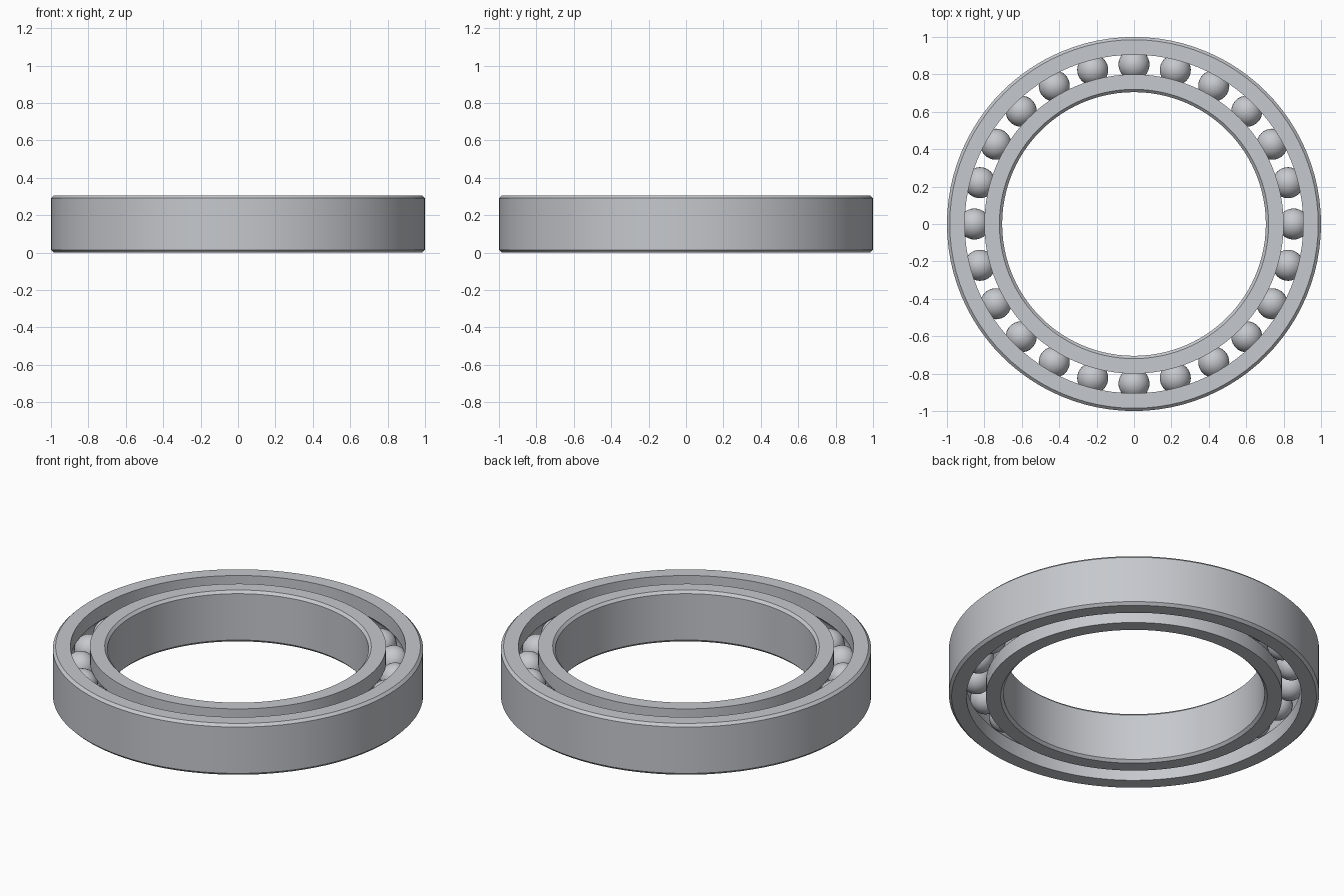
import bpy, bmesh, math
from mathutils import Matrix, Vector

if "Cube" in bpy.data.objects:
    bpy.data.objects.remove(bpy.data.objects["Cube"], do_unlink=True)

HEIGHT = 0.306
MID = HEIGHT / 2
PITCH = 0.853          # radius of the ball circle
BALL = 0.083
CHAMFER = 0.015
SEGMENTS = 96
BALL_COUNT = 24

steel = bpy.data.materials.new("brushed steel grey")
steel.use_nodes = True
colour = (0.56, 0.58, 0.61, 1)
steel.diffuse_color = colour
steel.node_tree.nodes["Principled BSDF"].inputs["Base Color"].default_value = colour


def finish(bm, name):
    bmesh.ops.recalc_face_normals(bm, faces=bm.faces)
    mesh = bpy.data.meshes.new(name)
    bm.to_mesh(mesh)
    bm.free()
    mesh.materials.append(steel)
    obj = bpy.data.objects.new(name, mesh)
    bpy.context.collection.objects.link(obj)
    bpy.ops.object.select_all(action="DESELECT")
    obj.select_set(True)
    bpy.context.view_layer.objects.active = obj
    bpy.ops.object.shade_smooth_by_angle(angle=math.radians(25))
    return obj


def race(name, plain_r, groove_r):
    """Ring chamfered on its plain wall, with a round ball groove in the other."""
    side = 1 if groove_r < plain_r else -1
    inset = plain_r - side * CHAMFER
    profile = [(groove_r, 0), (inset, 0), (plain_r, CHAMFER),
               (plain_r, HEIGHT - CHAMFER), (inset, HEIGHT), (groove_r, HEIGHT)]
    radius = BALL + 0.001
    half = math.acos(abs(groove_r - PITCH) / radius)
    for i in range(11):
        a = half * (1 - i / 5)
        profile.append((PITCH + side * radius * math.cos(a), MID + radius * math.sin(a)))

    bm = bmesh.new()
    rings = []
    for s in range(SEGMENTS):
        t = math.tau * s / SEGMENTS
        rings.append([bm.verts.new((r * math.cos(t), r * math.sin(t), z)) for r, z in profile])
    for s, ring in enumerate(rings):
        after = rings[(s + 1) % SEGMENTS]
        for i in range(len(profile)):
            j = (i + 1) % len(profile)
            bm.faces.new((ring[i], ring[j], after[j], after[i]))
    return finish(bm, name)


# Outer and inner races
race("outer_race", 1.0, 0.905)
race("inner_race", 0.705, 0.80)

# Ring of balls
for n in range(BALL_COUNT):
    t = math.tau * n / BALL_COUNT
    bm = bmesh.new()
    bmesh.ops.create_uvsphere(bm, u_segments=32, v_segments=16, radius=BALL)
    ball = finish(bm, f"ball_{n + 1:02d}")
    ball.location = Vector((PITCH * math.cos(t), PITCH * math.sin(t), MID))
